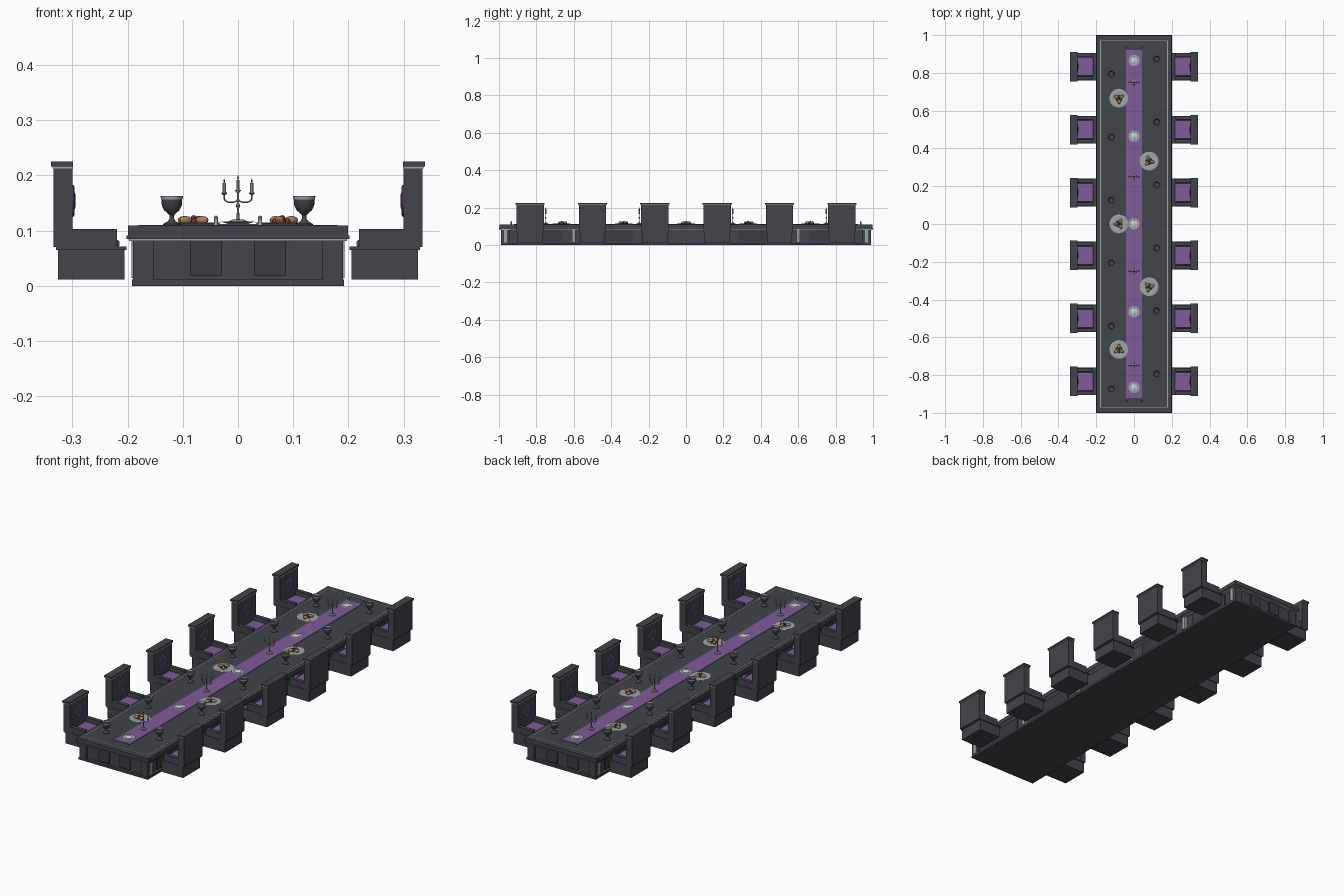
import bpy, bmesh, math
from mathutils import Matrix, Vector

if "Cube" in bpy.data.objects:
    bpy.data.objects.remove(bpy.data.objects["Cube"])

def mat(name, r, g, b):
    m = bpy.data.materials.new(name)
    m.diffuse_color = (r, g, b, 1)
    m.use_nodes = True
    m.node_tree.nodes["Principled BSDF"].inputs["Base Color"].default_value = m.diffuse_color
    return m

STONE = mat("dark stone", .052, .060, .070)
PANEL = mat("darker stone", .040, .046, .054)
PURPLE = mat("purple cloth", .215, .105, .32)
SILVER = mat("pale silver", .33, .38, .38)
WHITE = mat("off white", .62, .67, .62)
BREAD = mat("golden brown", .42, .23, .09)
RED = mat("dark red", .25, .03, .025)
WAX = mat("candle wax", .50, .42, .44)
METAL = mat("grey metal", .20, .20, .215)
FLAME = mat("plum", .08, .03, .10)

def finish(name, bm, m, smooth=False):
    bmesh.ops.recalc_face_normals(bm, faces=bm.faces)
    me = bpy.data.meshes.new(name)
    if smooth:
        for f in bm.faces:
            f.smooth = True
        for e in bm.edges:
            if len(e.link_faces) == 2 and e.calc_face_angle() > math.radians(40):
                e.smooth = False
    bm.to_mesh(me)
    bm.free()
    me.materials.append(m)
    ob = bpy.data.objects.new(name, me)
    bpy.context.collection.objects.link(ob)
    return ob

def box(name, m, x0, x1, y0, y1, z0, z1, bevel=0):
    bm = bmesh.new()
    bmesh.ops.create_cube(bm, size=1)
    for v in bm.verts:
        v.co = Vector(((x0, x1)[v.co.x > 0], (y0, y1)[v.co.y > 0], (z0, z1)[v.co.z > 0]))
    if bevel:
        bmesh.ops.bevel(bm, geom=bm.edges[:], offset=bevel, segments=1, affect='EDGES')
    return finish(name, bm, m)

def lathe(name, m, pts, n=16, at=(0, 0, 0), axis=None):
    # spin a (radius, height) profile round z, optionally tipped by a matrix
    bm = bmesh.new()
    rings = []
    for r, z in pts:
        k = 1 if r == 0 else n
        rings.append([bm.verts.new((r * math.cos(i * math.tau / n), r * math.sin(i * math.tau / n), z)) for i in range(k)])
    for a, b in zip(rings, rings[1:]):
        for i in range(n):
            q = [a[i % len(a)], a[(i + 1) % len(a)], b[(i + 1) % len(b)], b[i % len(b)]]
            q = list(dict.fromkeys(q))
            if len(q) > 2:
                bm.faces.new(q)
    bmesh.ops.transform(bm, matrix=Matrix.Translation(at) @ (axis or Matrix()), verts=bm.verts)
    return finish(name, bm, m, True)

def blob(name, m, at, size, turn=0):
    bm = bmesh.new()
    bmesh.ops.create_uvsphere(bm, u_segments=10, v_segments=6, radius=1)
    M = Matrix.Translation(at) @ Matrix.Rotation(turn, 4, 'Z') @ Matrix.Diagonal((*size, 1))
    bmesh.ops.transform(bm, matrix=M, verts=bm.verts)
    return finish(name, bm, m, True)

def tube(name, m, pts, r):
    cu = bpy.data.curves.new(name, 'CURVE')
    cu.dimensions, cu.bevel_depth, cu.bevel_resolution = '3D', r, 1
    sp = cu.splines.new('POLY')
    sp.points.add(len(pts) - 1)
    for p, c in zip(sp.points, pts):
        p.co = (*c, 1)
    cu.materials.append(m)
    ob = bpy.data.objects.new(name, cu)
    bpy.context.collection.objects.link(ob)
    return ob

def place(parts, spots):
    # first spot takes the originals, the others take linked copies
    for i, (x, y, a) in enumerate(spots):
        for p in parts:
            o = p if i == 0 else p.copy()
            if i:
                bpy.context.collection.objects.link(o)
            o.matrix_world = Matrix.Translation((x, y, 0)) @ Matrix.Rotation(a, 4, 'Z')

# table body, plinth and top
box("table_plinth", STONE, -.192, .192, -.99, .99, 0, .011)
box("table_body", STONE, -.178, .178, -.976, .976, .011, .084)
box("table_trim", SILVER, -.198, .198, -.997, .997, .081, .085)
box("table_lip", STONE, -.202, .202, -1, 1, .085, .091)
box("table_slab", STONE, -.199, .199, -.998, .998, .091, .1095)

# corner posts, end panels, side panels and pale side strips
for sx in (-1, 1):
    for sy in (-1, 1):
        xs, ys = sorted((sx * .153, sx * .19)), sorted((sy * .945, sy * .988))
        box("corner_post", STONE, *xs, *ys, .011, .081)
        ys = sorted((sy * .976, sy * .983))
        box("end_panel", PANEL, *sorted((sx * .029, sx * .087)), *ys, .018, .081)
        xs = sorted((sx * .178, sx * .193))
        for y in (.2, .6, .965):
            box("side_strip", SILVER, *xs, sy * y - .009, sy * y + .009, .014, .081)
        for y in (.4, .78):
            box("side_panel", PANEL, *sorted((sx * .178, sx * .184)), sy * y - .12, sy * y + .12, .018, .078)

# pale inlay line on the top, and the runner
for s in (-1, 1):
    box("inlay_long", SILVER, s * .178 - .002, s * .178 + .002, -.972, .972, .109, .1105)
    box("inlay_short", SILVER, -.178, .178, s * .97 - .002, s * .97 + .002, .109, .1105)
box("table_runner", PURPLE, -.042, .042, -.92, .92, .109, .112)

# chair, facing +x, with its origin on the table centre line
tip = Matrix.Rotation(math.pi / 2, 4, 'Y')
chair = [
    box("seat_block", STONE, -.326, -.206, -.068, .068, .011, .065),
    box("seat_lip", STONE, -.33, -.202, -.073, .073, .065, .071),
    box("seat_cushion", PURPLE, -.302, -.215, -.051, .051, .07, .083, .003),
    box("chair_back", STONE, -.334, -.300, -.073, .073, .07, .214),
    box("back_trim", SILVER, -.336, -.299, -.075, .075, .213, .2165),
    box("back_cap", STONE, -.339, -.299, -.078, .078, .2165, .225),
    lathe("back_medallion", PURPLE, [(0, 0), (.029, 0), (.029, .002), (.025, .0045), (.017, .003), (0, .003)], 20, (-.3005, 0, .154), tip),
    lathe("medallion_boss", STONE, [(.017, 0), (.017, .004), (.011, .006), (0, .006)], 16, (-.3005, 0, .154), tip),
]
for s in (-1, 1):
    chair.append(box("armrest", STONE, -.32, -.219, *sorted((s * .052, s * .071)), .07, .103))
rows = [(-5 + 2 * i) / 6 for i in range(6)]
place(chair, [(0, y, a) for y in rows for a in (0, math.pi)])

# goblets
goblet = [
    lathe("goblet", STONE, [(0, .1095), (.016, .1095), (.016, .112), (.007, .117), (.004, .122), (.004, .128), (.007, .131),
                            (.014, .137), (.018, .145), (.019, .157), (.016, .157), (.014, .145), (0, .140)]),
    lathe("goblet_rim", SILVER, [(.0165, .156), (.0195, .156), (.0205, .163), (.0175, .163), (.0165, .156)]),
]
place(goblet, [(-.12, y - .04, 0) for y in rows] + [(.12, y + .04, 0) for y in rows])

# small centre dishes
dish = [
    lathe("dish", SILVER, [(0, .112), (.018, .112), (.03, .116), (.028, .1165), (.018, .1145), (0, .1145)], 20),
    lathe("dish_centre", WHITE, [(.017, .114), (.017, .117), (.01, .12), (0, .121)]),
]
place(dish, [(0, y, 0) for y in (-.865, -.465, 0, .465, .865)])

# food platters
platter = [lathe("platter", SILVER, [(0, .1095), (.034, .1095), (.05, .114), (.048, .115), (.034, .1125), (0, .1125)], 20)]
for i in range(3):
    a = math.pi / 2 + i * math.tau / 3
    c, s = math.cos(a), math.sin(a)
    platter.append(blob("bread_roll", BREAD, (c * .017, s * .017, .119), (.013, .008, .0075), a))
    platter.append(blob("berry", RED, (c * -.014, s * -.014, .117), (.005, .005, .005)))
platter.append(blob("plum_fruit", FLAME, (0, 0, .122), (.006, .006, .006)))
place(platter, [(-.08 if i % 2 == 0 else .08, -.665 + .3325 * i, i * .8) for i in range(5)])

# three-armed candle stands
stand = [
    lathe("stand_foot", METAL, [(0, .112), (.014, .112), (.013, .115), (.005, .118), (.0025, .124), (.002, .14), (.004, .145),
                                (.002, .15), (.002, .168), (.005, .172), (.005, .174), (0, .174)], 12),
    lathe("middle_candle", WAX, [(0, .174), (.003, .174), (.003, .192), (0, .192)], 8),
    lathe("middle_flame", FLAME, [(0, .192), (.0018, .195), (0, .201)], 6),
]
for s in (-1, 1):
    arc = [(s * (.0125 - .0125 * math.cos(t * math.pi / 6)), 0, .158 - .007 * math.sin(t * math.pi / 6)) for t in range(7)]
    stand += [
        tube("stand_arm", METAL, arc + [(s * .025, 0, .165)], .0015),
        lathe("arm_cup", METAL, [(0, .163), (.005, .167), (.005, .169), (0, .169)], 10, (s * .025, 0, 0)),
        lathe("arm_candle", WAX, [(0, .169), (.003, .169), (.003, .186), (0, .186)], 8, (s * .025, 0, 0)),
        lathe("arm_flame", FLAME, [(0, .186), (.0018, .189), (0, .195)], 6, (s * .025, 0, 0)),
    ]
place(stand, [(0, y, 0) for y in (-.75, -.25, .25, .75)])

# short candles beyond the runner ends
short = [
    lathe("short_candle", SILVER, [(0, .1095), (.005, .1095), (.0035, .112), (.0035, .125), (0, .128)], 8),
]
place(short, [(x, y, 0) for x in (-.04, .04) for y in (-.935, .935)])
